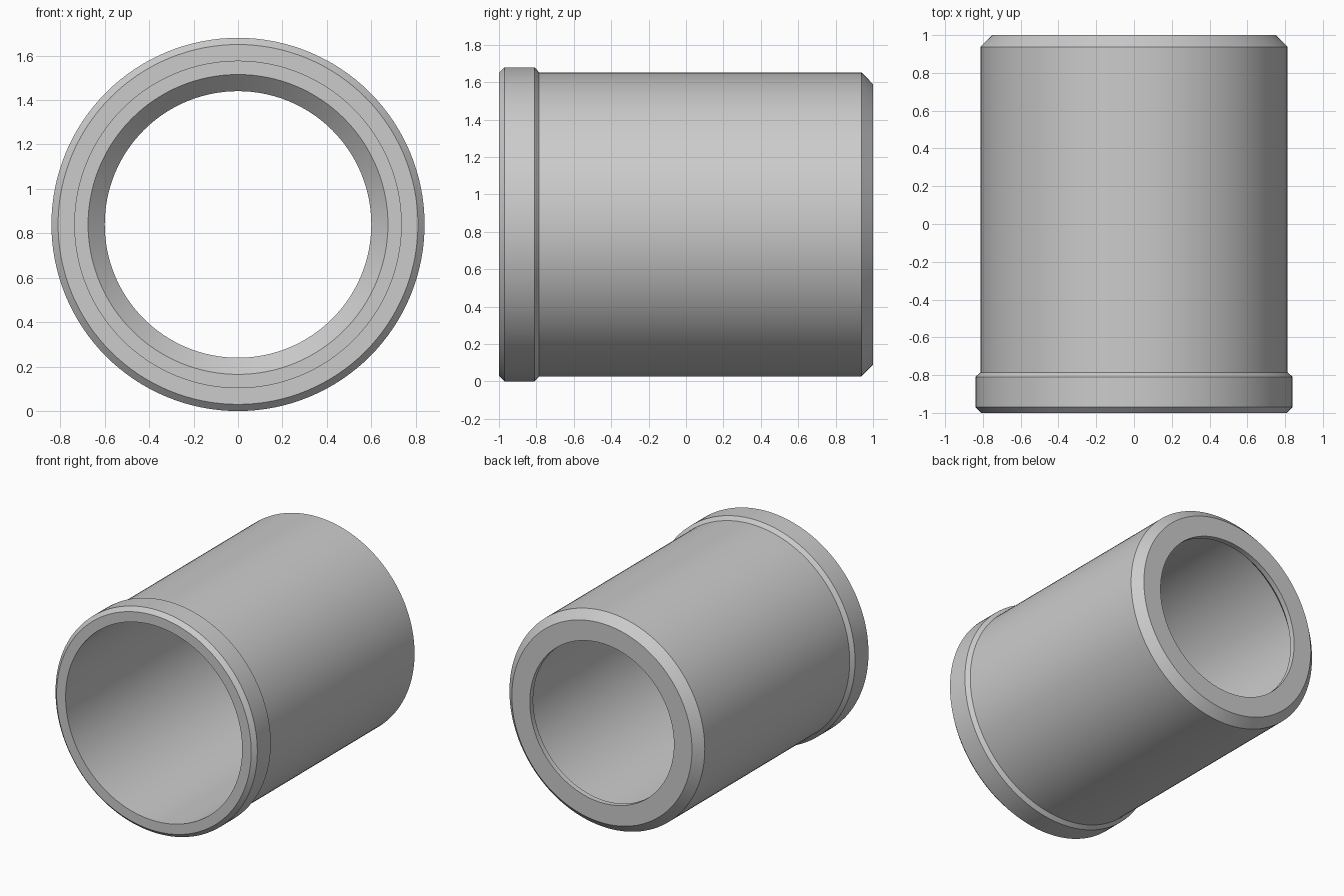
import bpy, bmesh, math
from mathutils import Vector

cube = bpy.data.objects.get("Cube")
if cube:
    bpy.data.objects.remove(cube, do_unlink=True)

CENTRE_Z = 0.84
SEGMENTS = 128

# Plain grey metal
grey = bpy.data.materials.new("grey_metal")
grey.use_nodes = True
colour = (0.6, 0.6, 0.6, 1)
grey.diffuse_color = colour
grey.node_tree.nodes["Principled BSDF"].inputs["Base Color"].default_value = colour


def lathe(name, profile):
    """Turn a closed (radius, y) profile about the y axis."""
    bm = bmesh.new()
    verts = [bm.verts.new((r, y, 0)) for r, y in profile]
    edges = [bm.edges.new((v, verts[(i + 1) % len(verts)])) for i, v in enumerate(verts)]
    bmesh.ops.spin(bm, geom=verts + edges, cent=(0, 0, 0), axis=(0, 1, 0),
                   angle=math.tau, steps=SEGMENTS, use_merge=False)
    bmesh.ops.remove_doubles(bm, verts=bm.verts, dist=1e-4)
    bmesh.ops.translate(bm, verts=bm.verts, vec=Vector((0, 0, CENTRE_Z)))
    bmesh.ops.recalc_face_normals(bm, faces=bm.faces)
    mesh = bpy.data.meshes.new(name)
    bm.to_mesh(mesh)
    bm.free()
    mesh.materials.append(grey)
    obj = bpy.data.objects.new(name, mesh)
    bpy.context.collection.objects.link(obj)
    bpy.ops.object.select_all(action="DESELECT")
    obj.select_set(True)
    bpy.context.view_layer.objects.active = obj
    bpy.ops.object.shade_smooth_by_angle(angle=math.radians(25))
    return obj


# Collar with chamfered edges, then the long barrel with a bevelled end
outside = [(0.81, -1), (0.84, -0.97), (0.84, -0.81), (0.813, -0.785),
           (0.813, 0.938), (0.75, 1)]
# Short lip, inner chamfer, flat shoulder and wide bore
inside = [(0.6, 1), (0.6, 0.96), (0.675, 0.885), (0.735, 0.885), (0.735, -1)]
lathe("flanged_sleeve", outside + inside)
